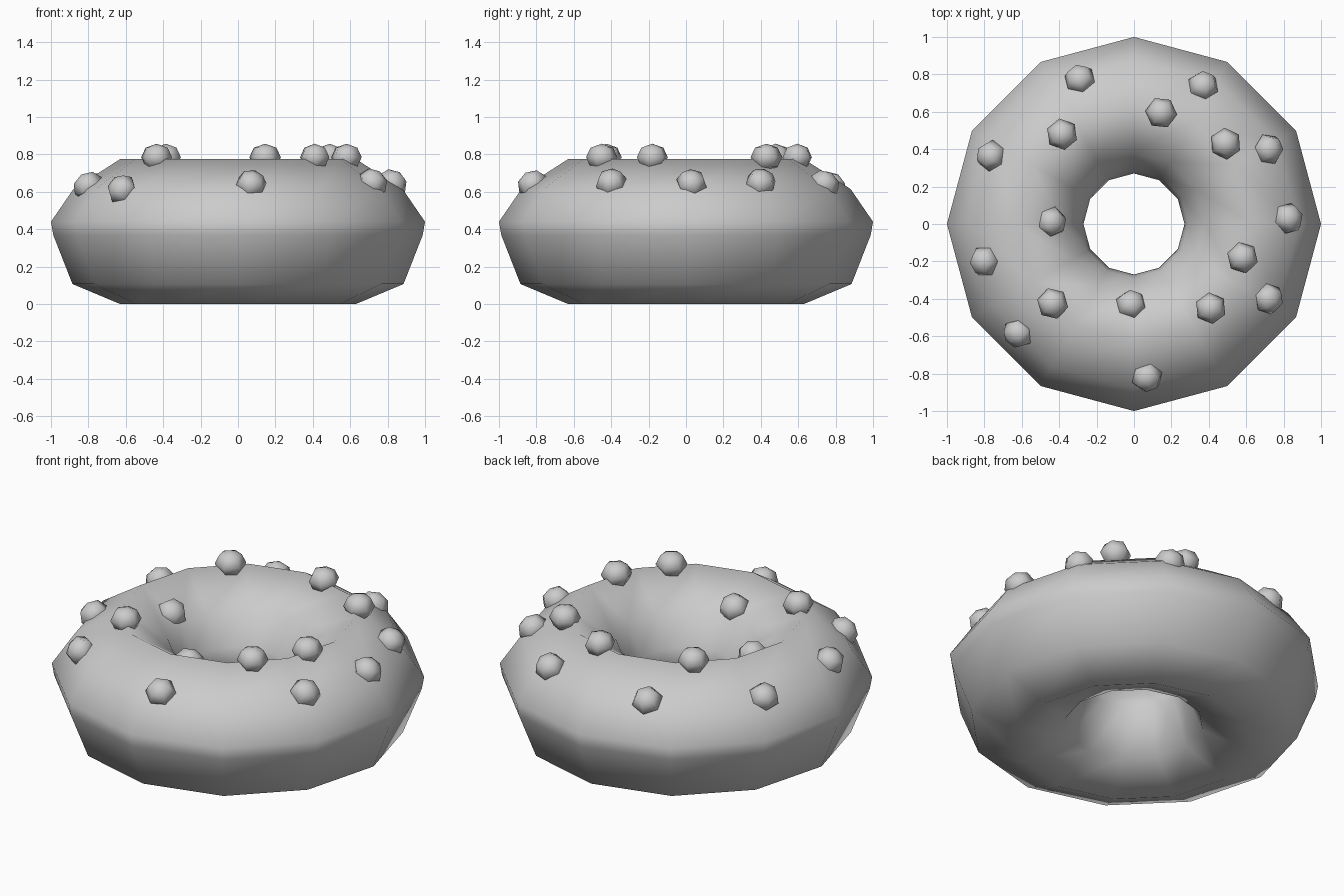
import bpy, bmesh, math, random
from mathutils import Vector, Matrix
from mathutils.bvhtree import BVHTree

if "Cube" in bpy.data.objects:
    bpy.data.objects.remove(bpy.data.objects["Cube"])

random.seed(4)
SIDES = 12


def finish(bm, name):
    bmesh.ops.recalc_face_normals(bm, faces=bm.faces)
    mesh = bpy.data.meshes.new(name)
    bm.to_mesh(mesh)
    for p in mesh.polygons:
        p.use_smooth = True
    ob = bpy.data.objects.new(name, mesh)
    bpy.context.collection.objects.link(ob)
    return ob


# Ring body: closed (radius, height) profile, rounded below, raised on top
profile = [(0.63, 0.0), (0.885, 0.107), (0.987, 0.367), (1.0, 0.44),
           (0.88, 0.615), (0.63, 0.775), (0.38, 0.615), (0.29, 0.44),
           (0.27, 0.367), (0.372, 0.107)]
bm = bmesh.new()
rings = []
for i in range(SIDES):
    a = 2 * math.pi * i / SIDES
    rings.append([bm.verts.new((r * math.cos(a), r * math.sin(a), z)) for r, z in profile])
n = len(profile)
for i in range(SIDES):
    r0, r1 = rings[i], rings[(i + 1) % SIDES]
    for j in range(n):
        k = (j + 1) % n
        bm.faces.new((r0[j], r1[j], r1[k], r0[k]))
bmesh.ops.recalc_face_normals(bm, faces=bm.faces)
surface = BVHTree.FromBMesh(bm)
finish(bm, "ring_body")

# Topping beads: low-poly flattened spheres set into the top surface
spots = [(-.29, .775), (.37, .74), (.145, .595), (-.385, .48), (.49, .43),
         (.72, .40), (-.765, .365), (-.44, .01), (.825, .03), (.58, -.18),
         (-.80, -.20), (-.435, -.425), (-.015, -.43), (.41, -.45),
         (.72, -.40), (-.62, -.585), (.07, -.82)]
for i, (x, y) in enumerate(spots):
    hit, normal, _, _ = surface.ray_cast(Vector((x, y, 2)), Vector((0, 0, -1)))
    bm = bmesh.new()
    bmesh.ops.create_uvsphere(bm, u_segments=6, v_segments=4, radius=0.085)
    bmesh.ops.scale(bm, vec=(1, 1, 0.85), verts=bm.verts)
    turn = Matrix.Rotation(random.uniform(0, math.pi / 3), 4, 'Z')
    tilt = Vector((0, 0, 1)).rotation_difference(normal).to_matrix().to_4x4()
    if 0.57 < math.hypot(x, y) < 0.67:      # beads on the crest sit upright
        tilt = Matrix.Identity(4)
        hit.z = 0.785
    bm.transform(Matrix.Translation(hit) @ tilt @ turn)
    finish(bm, f"topping_bead_{i + 1}")
